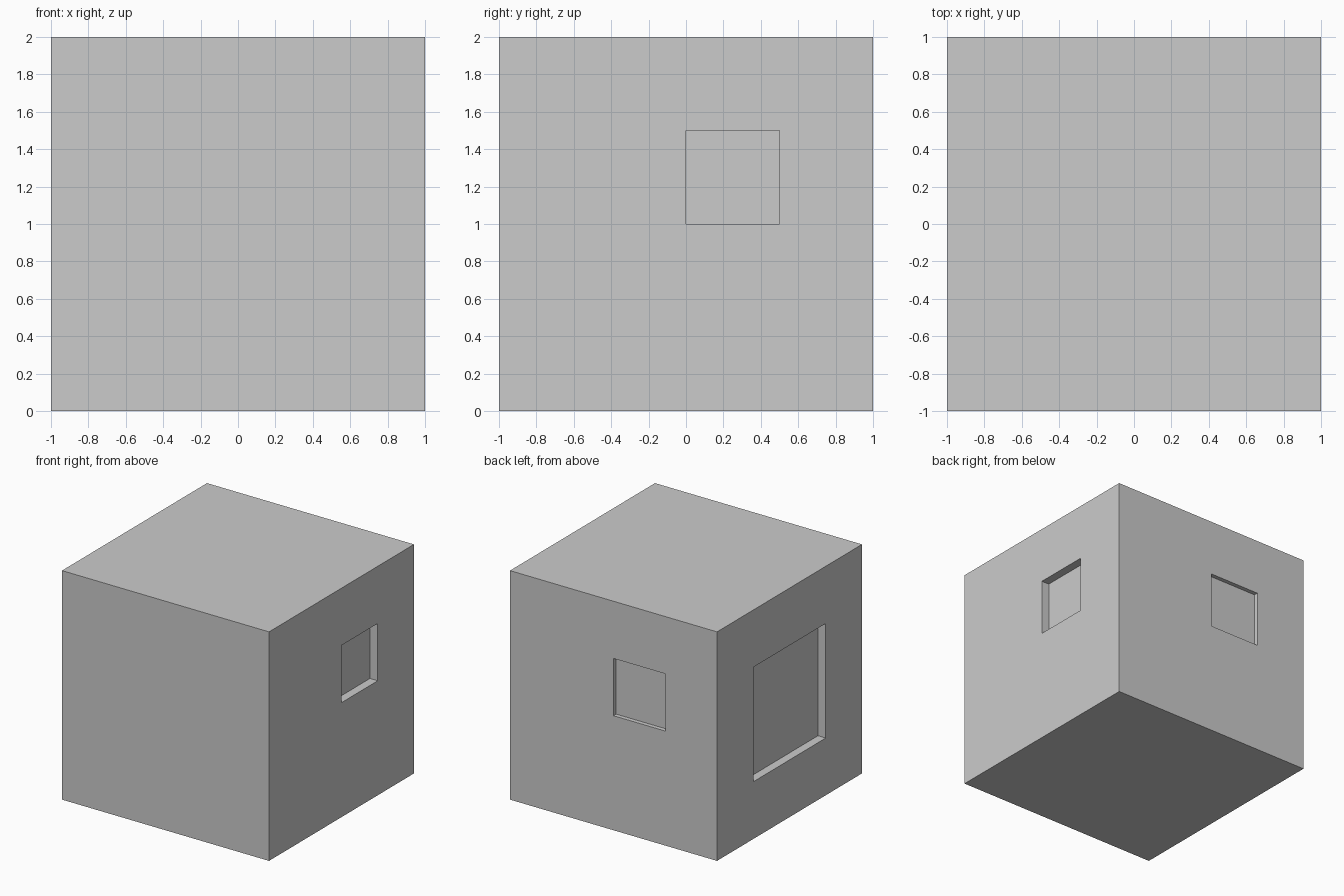
import bpy

if "Cube" in bpy.data.objects:
    bpy.data.objects.remove(bpy.data.objects["Cube"])


def box(name, lo, hi):
    """Axis-aligned box between two corners."""
    bpy.ops.mesh.primitive_cube_add(size=1, location=[(a + b) / 2 for a, b in zip(lo, hi)])
    ob = bpy.context.object
    ob.name = name
    ob.scale = [b - a for a, b in zip(lo, hi)]
    bpy.ops.object.transform_apply(location=False, rotation=False, scale=True)
    return ob


# Main block
block = box("block", (-1, -1, 0), (1, 1, 2))

# Shallow square recesses in the right, left and back faces
SIDE, BACK, OUT = 0.075, 0.037, 1.2
recesses = {
    "right_recess": ((1 - SIDE, 0, 1), (OUT, 0.5, 1.5)),
    "left_recess": ((-OUT, -0.5, 0.5), (-1 + SIDE, 0.5, 1.5)),
    "back_recess": ((-0.5, 1 - BACK, 1), (0, OUT, 1.5)),
}
for name, (lo, hi) in recesses.items():
    cutter = box(name + "_cutter", lo, hi)
    cutter.hide_render = True
    cutter.display_type = 'WIRE'
    mod = block.modifiers.new(name, 'BOOLEAN')
    mod.operation = 'DIFFERENCE'
    mod.solver = 'EXACT'
    mod.object = cutter
